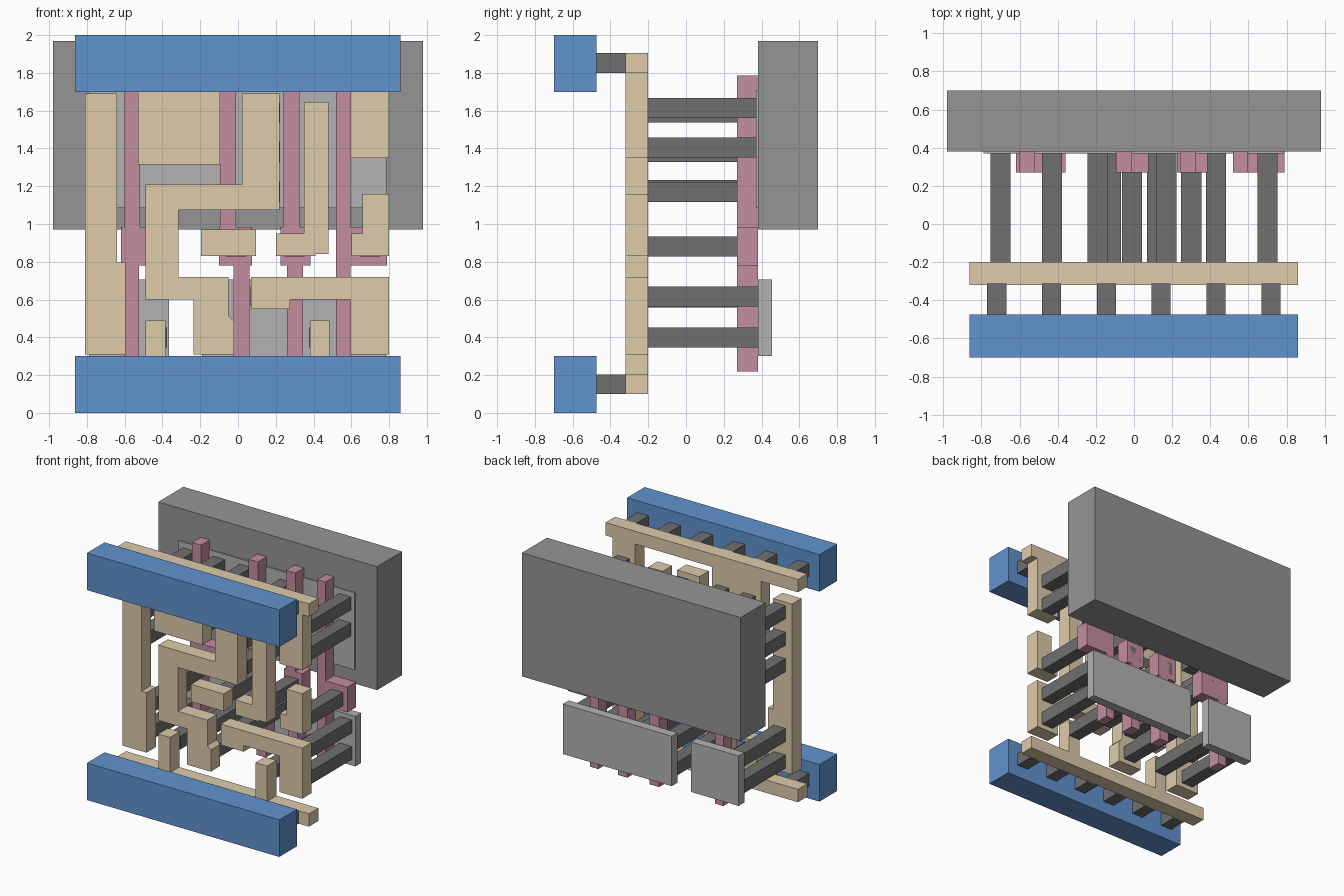
import bpy, bmesh


def material(name, rgb):
    m = bpy.data.materials.new(name)
    m.diffuse_color = (*rgb, 1)
    return m


BLUE = material("blue_metal", (0.12, 0.29, 0.62))
TAN = material("tan_wiring", (0.73, 0.60, 0.41))
PINK = material("pink_gate", (0.56, 0.27, 0.35))
DARK = material("dark_contact", (0.16, 0.16, 0.16))
MID = material("mid_grey", (0.30, 0.30, 0.30))
LIGHT = material("light_grey", (0.45, 0.45, 0.45))


def plate(name, outline, y0, y1, mat):
    """Extrude an (x, z) outline from y0 to y1."""
    bm = bmesh.new()
    face = bm.faces.new([bm.verts.new((x, y0, z)) for x, z in outline])
    ext = bmesh.ops.extrude_face_region(bm, geom=[face])
    verts = [v for v in ext["geom"] if isinstance(v, bmesh.types.BMVert)]
    bmesh.ops.translate(bm, vec=(0, y1 - y0, 0), verts=verts)
    bmesh.ops.recalc_face_normals(bm, faces=bm.faces)
    me = bpy.data.meshes.new(name)
    bm.to_mesh(me)
    bm.free()
    me.materials.append(mat)
    ob = bpy.data.objects.new(name, me)
    bpy.context.collection.objects.link(ob)
    return ob


def block(name, x0, x1, z0, z1, y0, y1, mat):
    return plate(name, [(x0, z0), (x1, z0), (x1, z1), (x0, z1)], y0, y1, mat)


# Back slab and thin plates
block("back_slab", -0.98, 0.98, 0.97, 1.97, 0.38, 0.70, MID)
block("upper_plate", -0.79, 0.785, 1.085, 1.71, 0.37, 0.455, LIGHT)
block("lower_plate_small", -0.79, -0.365, 0.30, 0.705, 0.38, 0.455, LIGHT)
block("lower_plate_large", -0.19, 0.785, 0.30, 0.705, 0.38, 0.455, LIGHT)

# Front power bars with pegs to the rails
for side, z in (("lower", 0.0), ("upper", 1.7)):
    block(side + "_bar", -0.863, 0.86, z, z + 0.3, -0.70, -0.475, BLUE)
    for i in range(6):
        x = -0.72 + i * 0.2875
        block(side + "_peg", x - 0.05, x + 0.05, z + 0.1, z + 0.204,
              -0.475, -0.31, DARK)

# Pink gates: upper finger, wide middle pad, lower finger
gates = [(-0.60, -0.52, -0.62, -0.36, -0.60, -0.525),
         (-0.095, -0.01, -0.10, 0.075, -0.025, 0.06),
         (0.24, 0.325, 0.225, 0.385, 0.26, 0.345),
         (0.52, 0.595, 0.52, 0.79, 0.52, 0.595)]
for ua, ub, pa, pb, la, lb in gates:
    plate("gate", [(la, 0.22), (lb, 0.22), (lb, 0.78), (pb, 0.78), (pb, 0.985),
                   (ub, 0.985), (ub, 1.785), (ua, 1.785), (ua, 0.985),
                   (pa, 0.985), (pa, 0.78), (la, 0.78)], 0.27, 0.38, PINK)

# Tan wiring outlines
wires = {
    "upper_rail": [(-0.863, 1.904), (-0.863, 1.8), (-0.53, 1.8), (-0.53, 1.315),
                   (-0.095, 1.315), (-0.095, 1.8), (0.595, 1.8), (0.595, 1.35),
                   (0.80, 1.35), (0.80, 1.8), (0.86, 1.8), (0.86, 1.904)],
    "lower_rail": [(-0.863, 0.1), (0.86, 0.1), (0.86, 0.204), (0.485, 0.204),
                   (0.485, 0.49), (0.38, 0.49), (0.38, 0.204), (-0.385, 0.204),
                   (-0.385, 0.49), (-0.49, 0.49), (-0.49, 0.204), (-0.863, 0.204)],
    "left_wire": [(-0.81, 0.31), (-0.595, 0.31), (-0.595, 0.795), (-0.64, 0.795),
                  (-0.64, 1.69), (-0.81, 1.69)],
    "stepped_wire": [(0.22, 1.69), (0.02, 1.69), (0.02, 1.21), (-0.49, 1.21),
                     (-0.49, 0.60), (-0.235, 0.60), (-0.235, 0.31), (-0.02, 0.31),
                     (-0.02, 0.485), (-0.05, 0.515), (-0.05, 0.72), (-0.315, 0.72),
                     (-0.315, 1.075), (0.22, 1.075)],
    "centre_pad": [(-0.195, 0.83), (0.095, 0.83), (0.095, 0.97), (-0.195, 0.97)],
    "tall_wire": [(0.20, 0.83), (0.41, 0.83), (0.41, 0.84), (0.48, 0.84),
                  (0.48, 1.645), (0.35, 1.645), (0.35, 0.95), (0.20, 0.95)],
    "right_pad": [(0.60, 0.83), (0.80, 0.83), (0.80, 1.16), (0.66, 1.16),
                  (0.66, 0.95), (0.60, 0.95)],
    "lower_right_wire": [(0.07, 0.55), (0.275, 0.55), (0.275, 0.60), (0.595, 0.60),
                         (0.595, 0.31), (0.80, 0.31), (0.80, 0.72), (0.07, 0.72)],
}
for name, outline in wires.items():
    plate(name, outline, -0.32, -0.20, TAN)

# Long contacts from the wiring back to the plates and gate pads
contacts = {-0.70: (0.40, 0.615, 1.18, 1.395, 1.61),
            -0.43: (0.40, 0.88, 1.405, 1.615),
            -0.19: (1.405, 1.615),
            -0.12: (0.40, 0.61),
            -0.01: (0.88,),
            0.12: (0.615,),
            0.17: (1.17, 1.38, 1.59),
            0.30: (0.88,),
            0.43: (0.40,),
            0.70: (0.40, 0.615, 0.88, 1.405, 1.615)}
for x, heights in contacts.items():
    for z in heights:
        block("contact", x - 0.053, x + 0.053, z - 0.053, z + 0.053,
              -0.20, 0.38, DARK)
